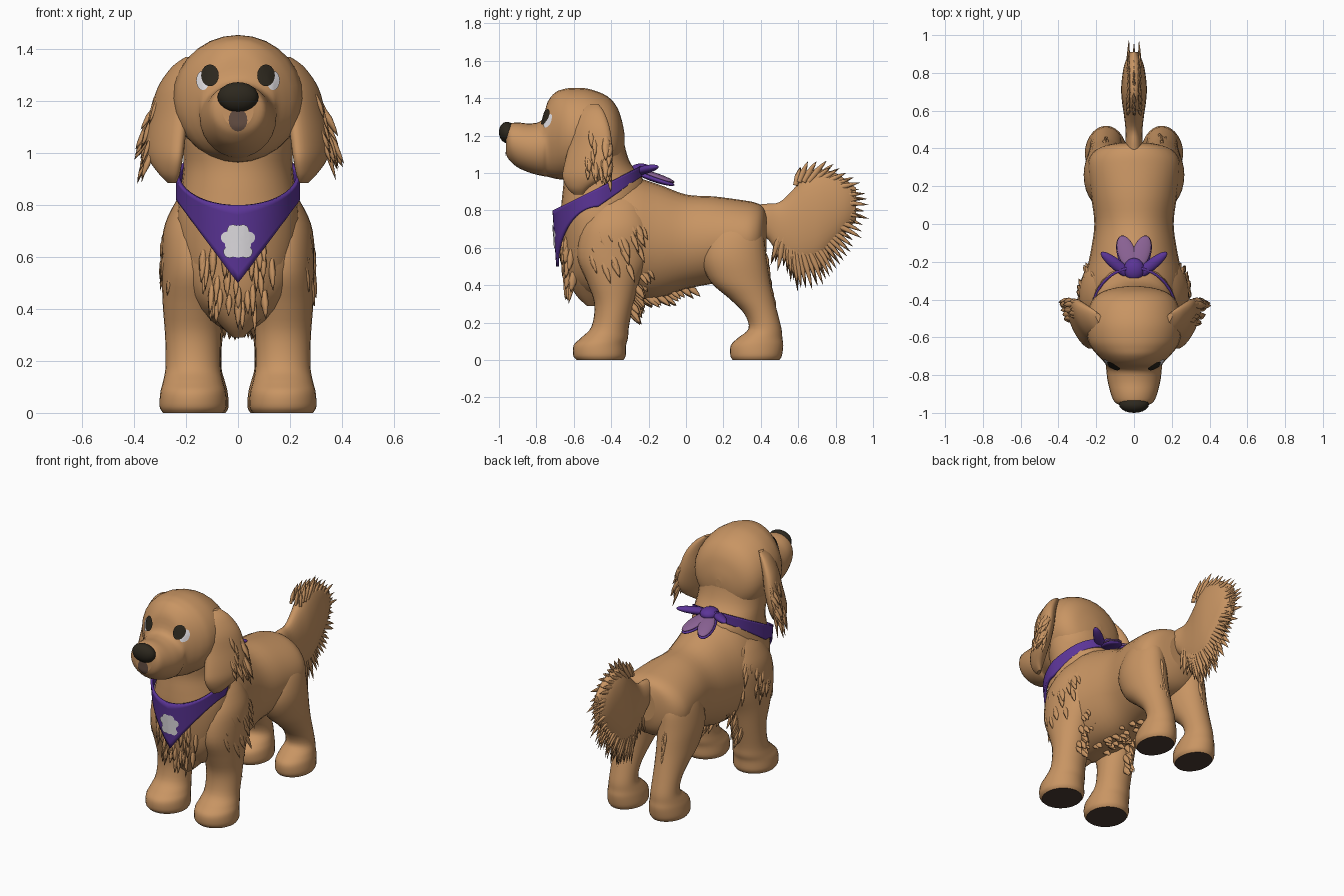
import bpy, bmesh, math, random
from mathutils import Vector, Matrix
from mathutils.bvhtree import BVHTree

random.seed(4)
if "Cube" in bpy.data.objects:
    bpy.data.objects.remove(bpy.data.objects["Cube"])


def material(name, r, g, b):
    m = bpy.data.materials.new(name)
    m.use_nodes = True
    m.diffuse_color = (r, g, b, 1)
    node = next(n for n in m.node_tree.nodes if n.type == 'BSDF_PRINCIPLED')
    node.inputs["Base Color"].default_value = (r, g, b, 1)
    node.inputs["Roughness"].default_value = 0.8
    return m


TAN = material("golden tan fur", .58, .30, .125)
SOLE = material("dark brown sole", .068, .042, .034)
BLACK = material("nose black", .026, .021, .013)
WHITE = material("soft white", .76, .74, .77)
LIP = material("lip brown", .13, .077, .056)
PURPLE = material("purple cloth", .105, .035, .31)
MAUVE = material("mauve cloth", .25, .12, .29)


def finish(name, bm, mats, recalc=True):
    if recalc:
        bmesh.ops.recalc_face_normals(bm, faces=bm.faces)
    for f in bm.faces:
        f.smooth = len(f.verts) < 5
    me = bpy.data.meshes.new(name)
    bm.to_mesh(me)
    bm.free()
    for m in mats:
        me.materials.append(m)
    ob = bpy.data.objects.new(name, me)
    bpy.context.collection.objects.link(ob)
    return ob


def smooth_path(keys, steps=4):
    """Catmull-Rom interpolation of section tuples."""
    k = [keys[0]] + list(keys) + [keys[-1]]
    out = []
    for i in range(1, len(k) - 2):
        for j in range(steps):
            t = j / steps
            out.append([.5 * (2 * b + (c - a) * t + (2 * a - 5 * b + 4 * c - d) * t * t
                              + (3 * b - a - 3 * c + d) * t ** 3)
                        for a, b, c, d in zip(*k[i - 1:i + 3])])
    return out + [list(keys[-1])]


def loft(name, axis, keys, cx=0, shear=0, mats=(TAN,), n=28):
    """Elliptical sections (position, low, high, half width[, x shift])."""
    bm = bmesh.new()
    rings = []
    for p, lo, hi, hw, *dx in smooth_path(keys):
        ring = []
        for i in range(n):
            a = 2 * math.pi * i / n
            off = (hi - lo) / 2 * math.sin(a)
            mid = (lo + hi) / 2 + off
            x = cx + sum(dx) + hw * math.cos(a) + shear * off
            ring.append(bm.verts.new((x, p, mid) if axis == 'y' else (x, mid, p)))
        rings.append(ring)
    for r, q in zip(rings, rings[1:]):
        for i in range(n):
            j = (i + 1) % n
            bm.faces.new((r[i], r[j], q[j], q[i]))
    bm.faces.new(rings[0])
    bm.faces.new(rings[-1])
    if len(mats) > 1:  # soles
        for f in bm.faces:
            f.material_index = int(f.calc_center_median().z < .001)
    return finish(name, bm, mats)


def tree(ob):
    return BVHTree.FromPolygons([v.co for v in ob.data.vertices],
                                [p.vertices for p in ob.data.polygons])


def tuft(bm, base, tip, w):
    """One pointed, slightly drooping strand."""
    d = tip - base
    u = d.cross(Vector((1, .3, 0))).normalized()
    v = d.cross(u).normalized()
    rings = []
    for t, r in ((0, .8), (.45, 1), (.8, .5)):
        c = base + d * t + Vector((0, 0, .12 * d.length * t * (1 - t)))
        rings.append([bm.verts.new(c + (u * math.cos(a) + v * .6 * math.sin(a)) * w * r)
                      for a in (i * math.tau / 6 for i in range(6))])
    end = bm.verts.new(tip)
    for i in range(6):
        j = (i + 1) % 6
        for r, q in zip(rings, rings[1:]):
            bm.faces.new((r[i], r[j], q[j], q[i]))
        bm.faces.new((rings[-1][i], rings[-1][j], end))


def fur(name, target, points, flow, length, width, lift=.006):
    bvh = tree(target)
    bm = bmesh.new()
    for p in points:
        loc, nor, *_ = bvh.find_nearest(Vector(p))
        tip = loc + nor * lift + Vector(flow).normalized() * length * random.uniform(.7, 1.2)
        tuft(bm, loc - nor * width * .6, tip, width * random.uniform(.8, 1.2))
    return finish(name, bm, [TAN])


def scatter(count, xs, ys, zs):
    return [[random.uniform(*r) for r in (xs, ys, zs)] for _ in range(count)]


def decal(name, target, x, z, rx, rz, mat, gap):
    """Thin oval patch laid on the front of a surface."""
    bvh = tree(target)
    bm = bmesh.new()

    def spot(px, pz):
        hit = bvh.ray_cast(Vector((px, -2, pz)), Vector((0, 1, 0)))[0]
        return bm.verts.new((px, (hit.y if hit else -.7) - gap, pz))
    n = 20
    mid = spot(x, z)
    rings = [[spot(x + rx * k / 4 * math.cos(i * math.tau / n), z + rz * k / 4 * math.sin(i * math.tau / n))
              for i in range(n)] for k in range(1, 5)]
    for i in range(n):
        j = (i + 1) % n
        bm.faces.new((mid, rings[0][i], rings[0][j]))
        for r, q in zip(rings, rings[1:]):
            bm.faces.new((r[i], q[i], q[j], r[j]))
    return finish(name, bm, [mat], recalc=False)


def petal(name, a, b, width, thick, mat):
    a, b = Vector(a), Vector(b)
    bm = bmesh.new()
    m = (Matrix.Translation((a + b) / 2) @ (b - a).to_track_quat('Y', 'Z').to_matrix().to_4x4()
         @ Matrix.Diagonal((width, (b - a).length / 2, thick, 1)))
    bmesh.ops.create_uvsphere(bm, u_segments=20, v_segments=12, radius=1, matrix=m)
    return finish(name, bm, [mat])


# Torso, chest with neck, head
torso = loft("torso", 'y', [(-.62, .42, .8, .12), (-.56, .36, .88, .2), (-.45, .32, .96, .25),
                            (-.3, .32, .98, .26), (-.15, .33, .94, .23), (0, .38, .885, .21),
                            (.15, .41, .875, .228), (.3, .44, .855, .245), (.37, .47, .842, .225),
                            (.41, .52, .82, .17), (.43, .58, .78, .08)])
chest = loft("chest_and_neck", 'z', [(.29, -.53, -.47, .02), (.35, -.59, -.4, .08), (.45, -.635, -.35, .16),
                                     (.6, -.655, -.3, .22), (.75, -.67, -.25, .236), (.85, -.665, -.22, .222),
                                     (.95, -.655, -.22, .21), (1.05, -.66, -.295, .212),
                                     (1.15, -.64, -.328, .22), (1.25, -.6, -.338, .228), (1.32, -.56, -.38, .19)])
head = loft("head", 'y', [(-.328, 1.15, 1.2, .02), (-.338, 1.08, 1.26, .1), (-.365, 1.02, 1.345, .18),
                          (-.42, .98, 1.41, .23),
                          (-.52, .97, 1.45, .252), (-.61, .965, 1.455, .245), (-.66, .965, 1.447, .222),
                          (-.7, .97, 1.43, .188), (-.74, .98, 1.38, .152), (-.77, .985, 1.285, .147),
                          (-.83, 1.0, 1.265, .14), (-.9, 1.03, 1.27, .122), (-.945, 1.07, 1.262, .1),
                          (-.962, 1.1, 1.23, .06)])

# Face
petal("nose", (0, -1.0, 1.212), (0, -.91, 1.22), .079, .058, BLACK)
decal("upper_lip", head, 0, 1.128, .036, .044, LIP, .005)

# Legs, ears and their fur, on both sides
for side, s in (("left", 1), ("right", -1)):
    decal("eye_white_" + side, head, s * .136, 1.28, .025, .037, WHITE, .006)
    decal("eye_" + side, head, s * .108, 1.3, .034, .042, BLACK, .011)
    leg = loft("front_leg_" + side, 'z',
               [(0, -.585, -.335, .116), (.025, -.603, -.322, .129), (.08, -.6, -.32, .126),
                (.12, -.56, -.31, .116), (.18, -.505, -.305, .106), (.3, -.49, -.28, .108),
                (.42, -.53, -.25, .117), (.55, -.58, -.2, .12), (.7, -.56, -.19, .115),
                (.8, -.5, -.23, .075), (.86, -.45, -.27, .03)], s * .173, mats=(TAN, SOLE))
    thigh = loft("hind_leg_" + side, 'z',
                 [(0, .25, .5, .1), (.025, .237, .513, .112), (.08, .24, .52, .108), (.12, .28, .515, .098),
                  (.17, .335, .51, .085), (.25, .31, .49, .085), (.33, .23, .47, .095),
                  (.42, .13, .45, .11), (.55, .08, .43, .118), (.68, .12, .41, .092), (.78, .2, .35, .03)],
                 s * .148, mats=(TAN, SOLE))
    ear = loft("ear_" + side, 'z',
               [(1.37, -.53, -.47, .015, s * -.08), (1.33, -.575, -.44, .035, s * -.052),
                (1.25, -.605, -.41, .05, s * -.018), (1.15, -.625, -.395, .055, 0),
                (1.05, -.65, -.4, .055, s * .015), (.98, -.66, -.44, .048, s * .015),
                (.92, -.635, -.52, .032, 0), (.885, -.6, -.55, .012, s * -.01)], s * .264, s * .42)
    fur("ear_fur_" + side, ear, scatter(24, (s * .38, s * .5), (-.58, -.3), (.98, 1.28)),
        (s * .22, .05, -1), .11, .016, .008)
    fur("ear_tips_" + side, ear, scatter(9, (s * .45, s * .5), (-.42, -.32), (1.06, 1.24)),
        (s * .4, -.1, -1), .11, .02, .01)
    fur("elbow_fur_" + side, leg, [(s * random.uniform(.1, .25), 0, .2 + .012 * i) for i in range(24)],
        (0, .4, -1), .08, .017, .015)
    fur("shoulder_fur_" + side, leg, scatter(22, (s * .35, s * .45), (-.6, -.15), (.52, .82)),
        (0, .35, -1), .11, .018, .008)
    fur("neck_fur_" + side, torso, [(s * .4, -.6 + .02 * i, .62 + .018 * i) for i in range(18)],
        (s * .1, .6, -1), .09, .016, .01)
    fur("thigh_fur_" + side, thigh, scatter(8, (s * .1, s * .2), (.6, .7), (.4, .6)),
        (0, .1, -1), .1, .014, .004)
fur("chest_fur", chest, scatter(44, (-.26, .26), (-.85, -.8), (.34, .66)), (0, -.05, -1), .11, .02, .006)
fur("belly_fur", torso, scatter(28, (-.12, .12), (-.35, .1), (.1, .2)), (0, .8, -.5), .07, .016, .008)

# Plumed tail
loft("tail", 'y', [(.3, .66, .82, .05), (.42, .66, .835, .045), (.5, .56, .845, .045), (.58, .51, .92, .054),
                   (.65, .51, 1.0, .064), (.72, .54, 1.02, .068), (.8, .62, 1.0, .06),
                   (.86, .69, .96, .046), (.91, .75, .92, .022)])
bm = bmesh.new()
rim = smooth_path([(.45, .5), (.54, .44), (.62, .345), (.74, .385), (.81, .48), (.89, .57), (.96, .68),
                   (.99, .83), (.935, .95), (.8, 1.06), (.62, 1.065)])
for y, z in rim:
    for x in (-.045, 0, .045):
        tip = Vector((x * .6, y, z)).lerp(Vector((0, .56, .82)), random.uniform(0, .16))
        start = Vector((x, .56, .84)).lerp(tip, .5)
        tuft(bm, start, tip, .017)
finish("tail_fur", bm, [TAN])

# Bandana: a tilted neck band that drops to a point in front
bm = bmesh.new()
N, ROWS = 64, 8
grid = []
for i in range(N):
    a = math.tau * i / N
    c = math.cos(a)
    x = .232 * math.sin(a) * (1 - .05 * min(1, max(0, -3 * c)))
    top = .92 - .12 * c
    low = .5 + .32 * abs(math.sin(a)) if c > 0 else top - .05 - .05 * (1 + c)
    grid.append([bm.verts.new((x, -.47 - .237 * c + .02 * max(c, 0) * k / ROWS, top + (low - top) * k / ROWS))
                 for k in range(ROWS + 1)])
for i in range(N):
    p, q = grid[i], grid[(i + 1) % N]
    for k in range(ROWS):
        bm.faces.new((p[k], p[k + 1], q[k + 1], q[k]))
bandana = finish("bandana", bm, [PURPLE], recalc=False)
mod = bandana.modifiers.new("cloth thickness", 'SOLIDIFY')
mod.thickness, mod.offset = .014, 0

# Pale patch on the bandana
decal("patch_pad", bandana, 0, .66, .052, .062, WHITE, .012)
for s in (1, -1):
    for i, (x, z) in enumerate(((.042, .675), (.018, .702), (.032, .62))):
        decal("patch_lobe", bandana, s * x, z, .024, .023, WHITE, .0125 + .0005 * i)
    # Knot ends at the nape, lined with paler cloth on top
    petal("knot_tail", (s * .01, -.26, 1.0), (s * .068, -.062, .935), .05, .018, PURPLE)
    petal("knot_tail_top", (s * .01, -.24, 1.014), (s * .068, -.062, .95), .047, .014, MAUVE)
    petal("knot_loop", (0, -.29, 1.0), (s * .175, -.15, 1.035), .03, .022, PURPLE)
petal("knot", (0, -.3, 1.015), (0, -.18, 1.015), .055, .036, PURPLE)
